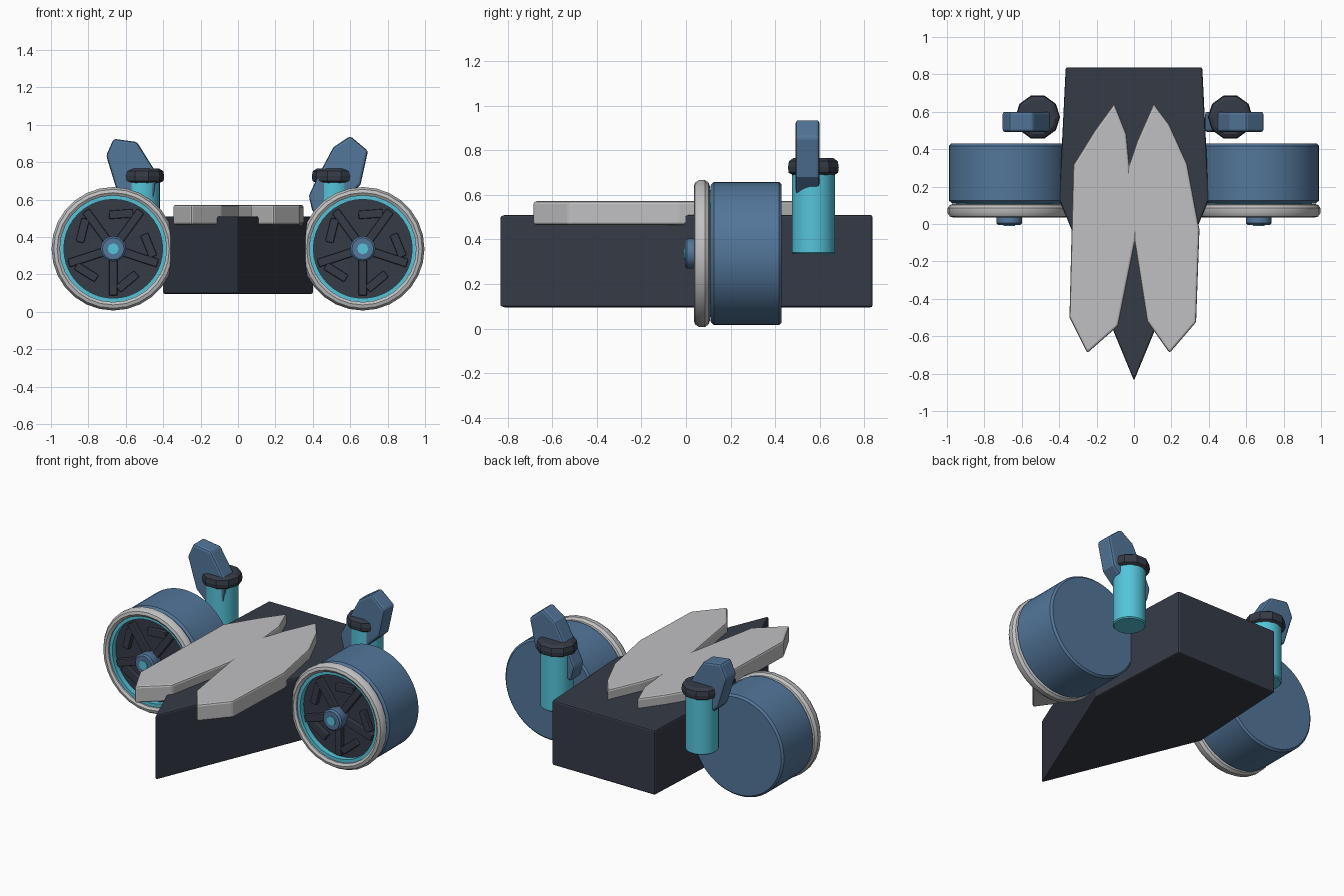
import bpy, bmesh, math
from mathutils import Matrix

if "Cube" in bpy.data.objects:
    bpy.data.objects.remove(bpy.data.objects["Cube"])


def material(name, rgb):
    m = bpy.data.materials.new(name)
    m.diffuse_color = (*rgb, 1)
    m.use_nodes = True
    m.node_tree.nodes["Principled BSDF"].inputs["Base Color"].default_value = m.diffuse_color
    return m


DARK = material("charcoal", (0.036, 0.043, 0.062))
BLUE = material("steel blue", (0.085, 0.18, 0.32))
TEAL = material("teal", (0.09, 0.55, 0.70))
GREY = material("light grey", (0.53, 0.53, 0.54))


def finish(name, bm, mat, bevel=0.0, smooth=False):
    bmesh.ops.recalc_face_normals(bm, faces=bm.faces)
    mesh = bpy.data.meshes.new(name)
    bm.to_mesh(mesh)
    bm.free()
    mesh.materials.append(mat)
    ob = bpy.data.objects.new(name, mesh)
    bpy.context.collection.objects.link(ob)
    if bevel:
        b = ob.modifiers.new("bevel", "BEVEL")
        b.width, b.segments = bevel, 2
        b.limit_method, b.angle_limit = "ANGLE", math.radians(35)
    if smooth:
        bpy.context.view_layer.objects.active = ob
        ob.select_set(True)
        bpy.ops.object.shade_smooth_by_angle(angle=math.radians(35))
        ob.select_set(False)
    return ob


def prism(name, outline, lo, hi, mat, bevel, axis="z"):
    """Extrude an outline along z (points are x,y) or y (points are x,z)."""
    bm = bmesh.new()
    place = (lambda p, h: (p[0], p[1], h)) if axis == "z" else (lambda p, h: (p[0], h, p[1]))
    face = bm.faces.new([bm.verts.new(place(p, lo)) for p in outline])
    ext = bmesh.ops.extrude_face_region(bm, geom=[face])
    moved = [v for v in ext["geom"] if isinstance(v, bmesh.types.BMVert)]
    step = (0, 0, hi - lo) if axis == "z" else (0, hi - lo, 0)
    bmesh.ops.translate(bm, verts=moved, vec=step)
    return finish(name, bm, mat, bevel)


def lathe(name, profile, centre, mat, axis="y", sides=32, closed=False, smooth=True):
    """Spin (radius, offset) points about an axis through centre."""
    bm = bmesh.new()
    rings = []
    for r, h in profile:
        ring = []
        for i in range(sides):
            a = 2 * math.pi * i / sides
            c, s = r * math.cos(a), r * math.sin(a)
            ring.append(bm.verts.new((c, h, s) if axis == "y" else (c, s, h)))
        rings.append(ring)
    pairs = list(zip(rings, rings[1:]))
    if closed:
        pairs.append((rings[-1], rings[0]))
    else:
        bm.faces.new(rings[0])
        bm.faces.new(rings[-1])
    for p, q in pairs:
        for i in range(sides):
            j = (i + 1) % sides
            bm.faces.new((p[i], p[j], q[j], q[i]))
    bmesh.ops.translate(bm, verts=bm.verts, vec=centre)
    return finish(name, bm, mat, smooth=smooth)


def wheel_bars(name, centre):
    """Five radial spokes, each with a slanted side brace."""
    bm = bmesh.new()
    for k in range(5):
        spin = Matrix.Rotation(math.radians(18 + 72 * k), 4, "Y")
        for x, z, tilt, length in ((0.15, 0, 0, 0.20), (0.175, 0.075, 50, 0.13)):
            m = (Matrix.Translation(centre) @ spin @ Matrix.Translation((x, 0, z))
                 @ Matrix.Rotation(math.radians(tilt), 4, "Y")
                 @ Matrix.Diagonal((length, 0.035, 0.045, 1)))
            bmesh.ops.create_cube(bm, size=1, matrix=m)
    return finish(name, bm, DARK, bevel=0.006)


# Wedge-nosed hull
half = [(0.40, 0.13), (0.365, 0.838)]
prism("hull", [(0, -0.838)] + half + [(-x, y) for x, y in reversed(half)],
      0.095, 0.51, DARK, 0.01)

# Twin-pointed deck plate
prism("deck_plate", [
    (-0.25, -0.69), (-0.345, -0.50), (-0.325, 0.315), (-0.21, 0.50), (-0.105, 0.645),
    (-0.04, 0.48), (-0.025, 0.32), (0.015, 0.44), (0.105, 0.645), (0.19, 0.53),
    (0.285, 0.32), (0.35, -0.03), (0.332, -0.525), (0.19, -0.69), (0.07, -0.52),
    (0.004, -0.10), (-0.085, -0.545)], 0.465, 0.572, GREY, 0.012)

# Wheels
for side, s in (("left", -1), ("right", 1)):
    c = (s * 0.667, 0, 0.337)
    lathe(side + "_wheel_drum", [(0.305, 0.11), (0.322, 0.125), (0.322, 0.418), (0.31, 0.43)],
          c, BLUE, sides=48)
    lathe(side + "_wheel_rim", [(0.285, 0.045), (0.30, 0.035), (0.318, 0.04), (0.33, 0.058),
                                (0.33, 0.085), (0.318, 0.102), (0.30, 0.108), (0.285, 0.10)],
          c, GREY, sides=28, closed=True)
    lathe(side + "_wheel_glow_ring", [(0.264, 0.055), (0.286, 0.055), (0.286, 0.11), (0.264, 0.11)],
          c, TEAL, sides=40, closed=True)
    lathe(side + "_wheel_disc", [(0.268, 0.09), (0.268, 0.115)], c, DARK, sides=40)
    wheel_bars(side + "_wheel_bars", (c[0], 0.078, c[2]))
    lathe(side + "_wheel_hub", [(0.058, -0.005), (0.068, 0.005), (0.068, 0.04), (0.055, 0.095)],
          c, BLUE, sides=16)
    lathe(side + "_hub_cap", [(0.03, -0.010), (0.03, 0.0)], c, TEAL, sides=8)

    # Rear thruster with collar
    t = (s * 0.515, 0.572, 0)
    lathe(side + "_thruster", [(0.09, 0.335), (0.097, 0.342), (0.097, 0.72)],
          t, TEAL, axis="z", sides=32)
    lathe(side + "_thruster_collar", [(0.095, 0.688), (0.117, 0.70), (0.12, 0.725),
                                      (0.115, 0.752), (0.095, 0.765)],
          t, DARK, axis="z", sides=10, smooth=False)

# Upright fins, each leaning its own way
prism("left_fin", [(-0.705, 0.835), (-0.665, 0.925), (-0.54, 0.908), (-0.435, 0.74),
                   (-0.45, 0.60), (-0.56, 0.56), (-0.645, 0.64)], 0.492, 0.6, BLUE, 0.014, "y")
prism("right_fin", [(0.60, 0.94), (0.695, 0.86), (0.655, 0.68), (0.53, 0.56), (0.40, 0.53),
                    (0.378, 0.62), (0.43, 0.73), (0.51, 0.88)], 0.492, 0.6, BLUE, 0.014, "y")
